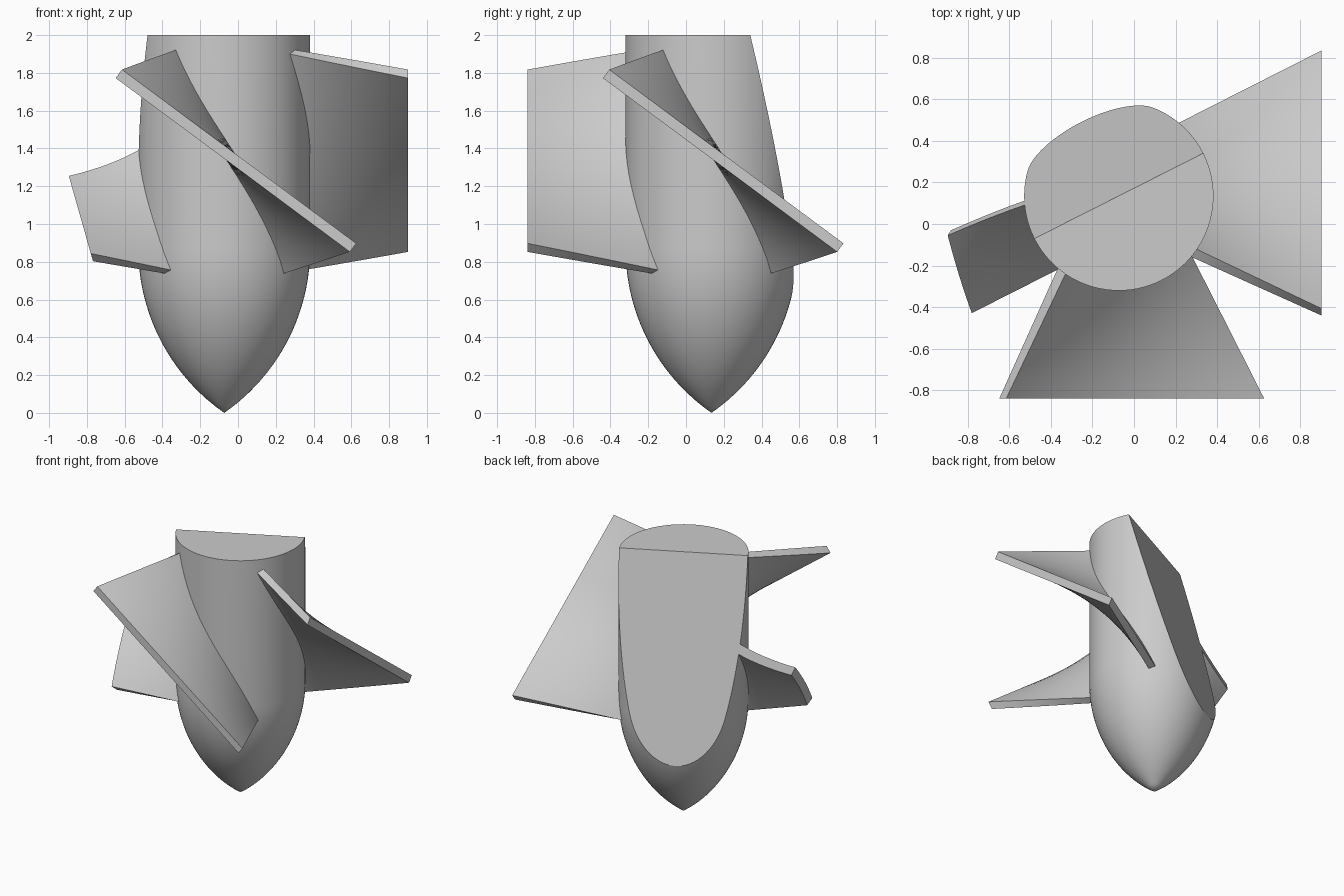
import bpy, bmesh, math
from mathutils import Vector, Matrix

cube = bpy.data.objects.get("Cube")
if cube:
    bpy.data.objects.remove(cube)

AXIS = Vector((-0.073, 0.135, 0))   # hub centre line
RADIUS, NOSE, TOP = 0.455, 0.87, 2.0
SLANT = Vector((-0.45, 0.89, 0.27)).normalized()   # slanted rear cut

grey = bpy.data.materials.new("light grey")
grey.use_nodes = True
grey.diffuse_color = (0.6, 0.6, 0.6, 1)
grey.node_tree.nodes["Principled BSDF"].inputs["Base Color"].default_value = (0.6, 0.6, 0.6, 1)


def cut(bm, point, normal):
    """Remove everything on the normal side and close the opening."""
    res = bmesh.ops.bisect_plane(bm, geom=bm.verts[:] + bm.edges[:] + bm.faces[:],
                                 plane_co=point, plane_no=normal, clear_outer=True)
    edges = [e for e in res["geom_cut"] if isinstance(e, bmesh.types.BMEdge) and e.is_valid]
    bmesh.ops.contextual_create(bm, geom=edges)


def finish(bm, name):
    bmesh.ops.recalc_face_normals(bm, faces=bm.faces[:])
    mesh = bpy.data.meshes.new(name)
    bm.to_mesh(mesh)
    bm.free()
    mesh.materials.append(grey)
    obj = bpy.data.objects.new(name, mesh)
    bpy.context.collection.objects.link(obj)
    bpy.ops.object.select_all(action="DESELECT")
    obj.select_set(True)
    bpy.context.view_layer.objects.active = obj
    bpy.ops.object.shade_smooth_by_angle(angle=math.radians(30))
    return obj


# Hub: cylinder with a pointed ogive nose, sliced at the rear
rho = (RADIUS ** 2 + NOSE ** 2) / (2 * RADIUS)
profile = [(0, 0)]
for i in range(1, 25):
    z = NOSE * i / 24
    profile.append((RADIUS - rho + math.sqrt(rho ** 2 - (NOSE - z) ** 2), z))
profile += [(RADIUS, TOP), (0, TOP)]
bm = bmesh.new()
verts = [bm.verts.new((r, 0, z)) for r, z in profile]
edges = [bm.edges.new(pair) for pair in zip(verts, verts[1:])]
bmesh.ops.spin(bm, geom=verts + edges, axis=(0, 0, 1), cent=(0, 0, 0),
               angle=math.tau, steps=96, use_duplicate=False)
bmesh.ops.remove_doubles(bm, verts=bm.verts[:], dist=0.0005)
cut(bm, (0, 0, TOP), SLANT)
bmesh.ops.translate(bm, verts=bm.verts[:], vec=AXIS)
finish(bm, "hub")


# Blades: twisted slabs, steep at the root and flatter at the straight tip
def blade(name, turn, tip_cut=False):
    rows, cols, half, mid = 12, 28, 0.028, 1.335
    bm = bmesh.new()
    sides = ([], [])
    for i in range(rows + 1):
        t = i / rows
        dist = 0.2 + 0.774 * t
        wide, tall = 0.24 + 0.38 * t, 0.606 - 0.146 * t
        shift = 0.04 + 0.022 * t
        normal = Vector((tall, 0, wide)).normalized() * half
        for side, sign in zip(sides, (1, -1)):
            row = []
            for j in range(cols + 1):
                s = 2 * j / cols - 1
                co = Vector((shift + wide * s, -dist, mid - tall * s)) + normal * sign
                row.append(bm.verts.new(co))
            side.append(row)
    for g in sides:
        for i in range(rows):
            for j in range(cols):
                bm.faces.new((g[i][j], g[i + 1][j], g[i + 1][j + 1], g[i][j + 1]))
    rim = [e for e in bm.edges if e.is_boundary]
    bmesh.ops.bridge_loops(bm, edges=rim)
    bmesh.ops.rotate(bm, verts=bm.verts[:], cent=(0, 0, 0),
                     matrix=Matrix.Rotation(math.radians(turn), 3, "Z"))
    cut(bm, (0, 0, TOP), SLANT)
    bmesh.ops.translate(bm, verts=bm.verts[:], vec=AXIS)
    if tip_cut:
        cut(bm, (-0.9, 0, 1.27), (-1, 0, -0.283))
    finish(bm, name)


blade("front_blade", 0)
blade("left_blade", 90)
blade("right_blade", -90, tip_cut=True)
